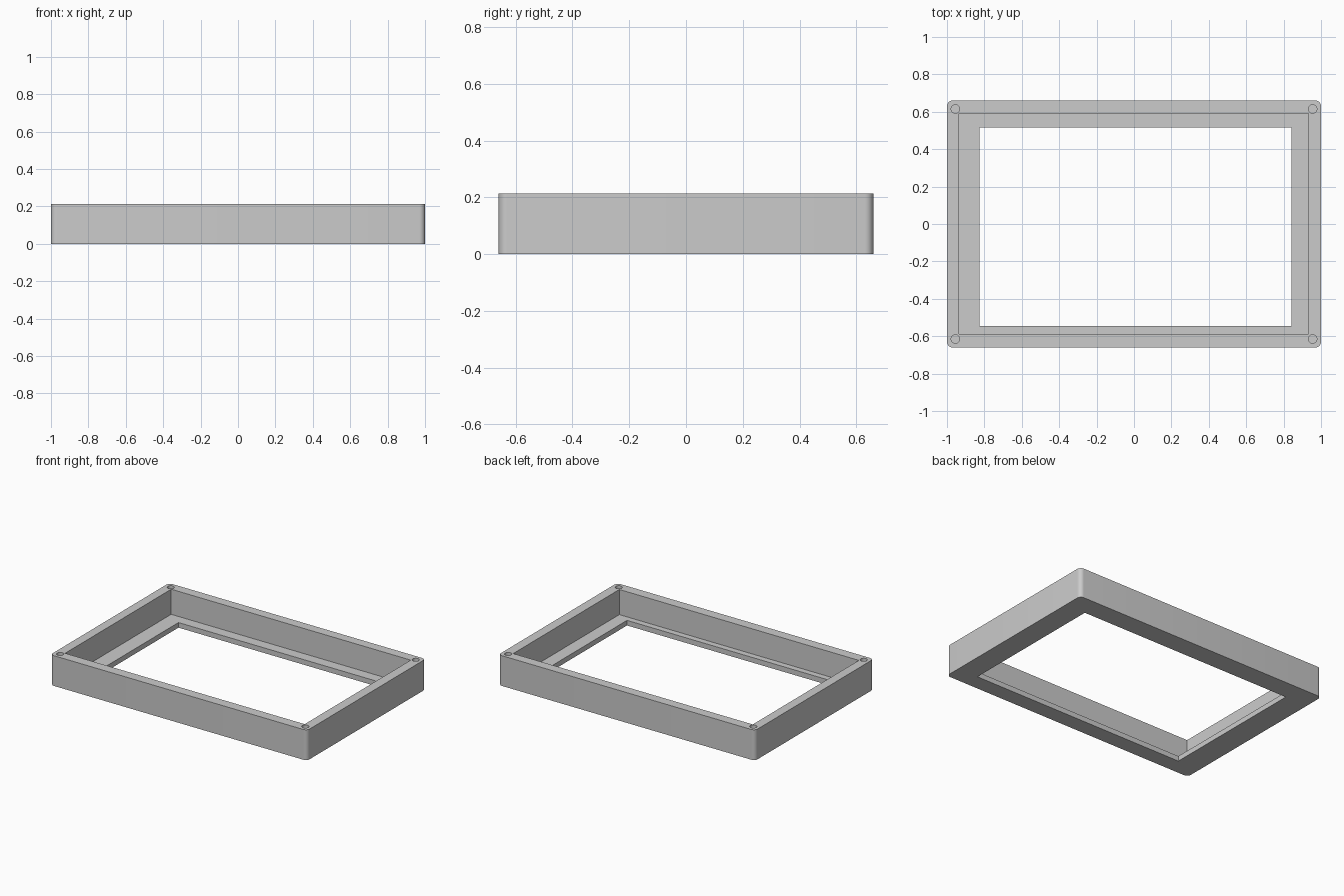
import bpy, bmesh, math

cube = bpy.data.objects.get("Cube")
if cube:
    bpy.data.objects.remove(cube, do_unlink=True)

HEIGHT, FLOOR = 0.213, 0.036
HALF_X, HALF_Y, CORNER = 1.0, 0.66, 0.03

grey = bpy.data.materials.new("plain grey")
grey.use_nodes = True
colour = (0.6, 0.6, 0.6, 1)
grey.diffuse_color = colour
grey.node_tree.nodes["Principled BSDF"].inputs["Base Color"].default_value = colour


def add_object(name, bm):
    mesh = bpy.data.meshes.new(name)
    bm.to_mesh(mesh)
    bm.free()
    mesh.materials.append(grey)
    obj = bpy.data.objects.new(name, mesh)
    bpy.context.collection.objects.link(obj)
    return obj


def box(name, x0, x1, y0, y1, z0, z1, radius=0):
    """Box with optionally rounded upright edges."""
    bm = bmesh.new()
    bmesh.ops.create_cube(bm, size=1)
    for v in bm.verts:
        v.co.x = x1 if v.co.x > 0 else x0
        v.co.y = y1 if v.co.y > 0 else y0
        v.co.z = z1 if v.co.z > 0 else z0
    if radius:
        upright = [e for e in bm.edges
                   if abs(e.verts[0].co.z - e.verts[1].co.z) > 0.01]
        bmesh.ops.bevel(bm, geom=upright, offset=radius, segments=8,
                        profile=0.5, affect='EDGES')
    return add_object(name, bm)


def cylinder(name, x, y, z0, z1, radius):
    bm = bmesh.new()
    bmesh.ops.create_cone(bm, cap_ends=True, segments=32, radius1=radius,
                          radius2=radius, depth=z1 - z0)
    bmesh.ops.translate(bm, verts=bm.verts, vec=(x, y, (z0 + z1) / 2))
    return add_object(name, bm)


# Outer body with rounded corners
frame = box("tray_frame", -HALF_X, HALF_X, -HALF_Y, HALF_Y, 0, HEIGHT, CORNER)

# Recess leaving thin walls, then the window through the floor
cutters = [
    box("recess_cutter", -0.935, 0.932, -0.589, 0.592, FLOOR, HEIGHT + 0.1),
    box("window_cutter", -0.826, 0.842, -0.546, 0.517, -0.1, HEIGHT + 0.2),
]

# Blind screw holes in the four corners of the rim
for sx in (-1, 1):
    for sy in (-1, 1):
        cutters.append(cylinder("screw_hole_cutter", sx * 0.955, sy * 0.615,
                                HEIGHT - 0.12, HEIGHT + 0.05, 0.023))

bpy.context.view_layer.objects.active = frame
frame.select_set(True)
for cutter in cutters:
    cutter.hide_render = True
    mod = frame.modifiers.new("cut", 'BOOLEAN')
    mod.operation = 'DIFFERENCE'
    mod.solver = 'EXACT'
    mod.object = cutter
    bpy.ops.object.modifier_apply(modifier=mod.name)
for cutter in cutters:
    bpy.data.objects.remove(cutter, do_unlink=True)

bpy.ops.object.shade_smooth_by_angle(angle=math.radians(30))
